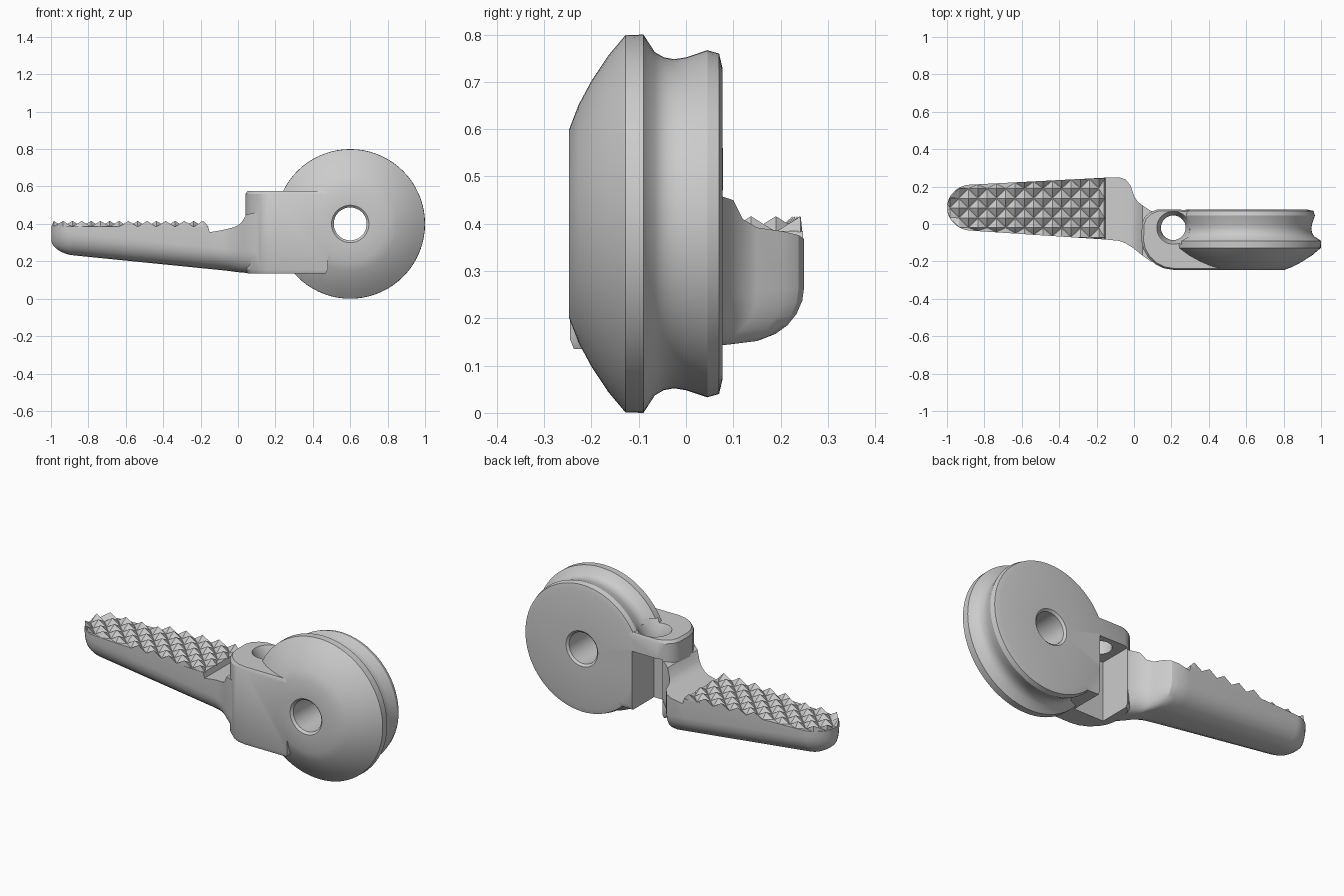
import bpy, bmesh, math
from mathutils import Vector

if "Cube" in bpy.data.objects:
    bpy.data.objects.remove(bpy.data.objects["Cube"])


def make(name, bm):
    bmesh.ops.recalc_face_normals(bm, faces=bm.faces)
    me = bpy.data.meshes.new(name)
    bm.to_mesh(me)
    bm.free()
    ob = bpy.data.objects.new(name, me)
    bpy.context.collection.objects.link(ob)
    return ob


def loft(name, rings, wrap=False):
    bm = bmesh.new()
    vs = [[bm.verts.new(p) for p in r] for r in rings]
    n = len(rings[0])
    for i in range(len(vs) if wrap else len(vs) - 1):
        a, b = vs[i], vs[(i + 1) % len(vs)]
        for j in range(n):
            k = (j + 1) % n
            bm.faces.new((a[j], a[k], b[k], b[j]))
    if not wrap:
        bm.faces.new(vs[0])
        bm.faces.new(vs[-1])
    return make(name, bm)


def tube(name, x, y, levels, n=32):
    ang = [2 * math.pi * i / n for i in range(n)]
    return loft(name, [[(x + r * math.cos(a), y + r * math.sin(a), z) for a in ang]
                       for z, r in levels])


def boolean(ob, other, op):
    m = ob.modifiers.new(op, 'BOOLEAN')
    m.object, m.operation, m.solver = other, op, 'EXACT'
    bpy.context.view_layer.objects.active = ob
    bpy.ops.object.modifier_apply(modifier=m.name)
    bpy.data.objects.remove(other, do_unlink=True)


# Grooved wheel with axle hole, lathed about y: (y, radius)
prof = [(-.247, .1), (-.247, .2), (-.227, .252), (-.2, .302), (-.165, .355), (-.128, .399),
        (-.09, .4), (-.066, .363), (-.047, .352), (-.025, .348), (0, .352), (.045, .367),
        (.07, .36), (.077, .33), (.077, .1), (.066, .088), (-.235, .088)]
N = 72
body = loft("pedal_lever", [[(.6 + r * math.cos(2 * math.pi * i / N), y,
                              .4 + r * math.sin(2 * math.pi * i / N)) for y, r in prof]
                            for i in range(N)], wrap=True)

# Boss joining wheel and arm, with softened top and bottom rims
plan = [(.125, .078), (.085, .062), (.055, .035), (.042, 0), (.04, -.09), (.05, -.135),
        (.075, -.178), (.115, -.215), (.16, -.237), (.21, -.245), (.48, -.245), (.48, .073)]


def boss_ring(z, s):
    c = Vector((.27, -.085))
    return [(c.x + (x - c.x) * s, c.y + (y - c.y) * s, z) for x, y in plan]


boss = loft("boss", [boss_ring(.135, .95), boss_ring(.155, 1),
                     boss_ring(.56, 1), boss_ring(.576, .95)])


# Arm: lofted U-shaped sections (x, y low, y high, z bottom, z top)
def bottom(x):
    return .232 - (x + .88) * .1


def section(x, y0, y1, zb, zt):
    c, h, d = (y0 + y1) / 2, (y1 - y0) / 2, zt - zb
    ry, rz = min(.12, h * .8), min(.115, d * .8)
    pts = [(x, y0, zt)]
    for i in range(7):
        a = math.pi / 2 * i / 6
        pts.append((x, y0 + ry * (1 - math.cos(a)), zb + rz * (1 - math.sin(a))))
    for i in range(7):
        a = math.pi / 2 * i / 6
        pts.append((x, y1 - ry * (1 - math.sin(a)), zb + rz * (1 - math.cos(a))))
    pts.append((x, y1, zt))
    return pts


def span(x):
    lo, hi = -.035 - (x + .88) * .066, .21 + (x + .88) * .052
    if x < -.88:
        h = math.sqrt(max(0, 1 - ((x + .88) / .12) ** 2)) * (hi - lo) / 2
        lo, hi = (lo + hi) / 2 - h, (lo + hi) / 2 + h
    return lo, hi


rows = []
for i in range(1, 10):
    t = math.radians(10 * i)
    x = -.88 - .12 * math.cos(t)
    rows.append((x, *span(x), bottom(x) + .075 * (1 - math.sin(t)), .385))
rows += [(-.16, *span(-.16), bottom(-.16), .385), (-.152, *span(-.152), bottom(-.152), .355),
         (-.08, -.09, .25, .152, .368), (-.045, -.103, .238, .148, .376),
         (-.018, -.12, .205, .144, .384), (0, -.132, .15, .142, .392),
         (.02, -.148, .12, .14, .41), (.045, -.168, .1, .138, .45),
         (.09, -.2, .07, .137, .46), (.14, -.22, .06, .136, .46)]
arm = loft("arm", [section(*r) for r in rows])

boolean(body, boss, 'UNION')
boolean(body, arm, 'UNION')

# Cable slot open to the back and underside
sx, sy = (.1, .285), (-.12, .2)
slot = loft("slot_cutter", [[(x, y, z) for x, y in
                             ((sx[0], sy[0]), (sx[1], sy[0]), (sx[1], sy[1]), (sx[0], sy[1]))]
                            for z in (.08, .47)])
boolean(body, slot, 'DIFFERENCE')
# Vertical cable hole with flared mouth
hole = tube("hole_cutter", .21, -.02, [(.3, .066), (.5, .066), (.55, .076), (.6, .1)])
boolean(body, hole, 'DIFFERENCE')

# Grip studs: staggered four-sided pyramids trimmed to the arm outline
bm = bmesh.new()
P = .0525
for i in range(18):
    for j in range(-3, 7):
        if (i + j) % 2:
            continue
        x, y = -.985 + i * P * .95, .085 + (j - 1) * P
        lo, hi = span(x)
        if x > -.155 or not lo - .02 < y < hi + .02:
            continue
        pts = []
        for dx, dy in ((P, 0), (0, P), (-P, 0), (0, -P)):
            px = min(max(x + dx, -.999), -.155)
            a, b = span(px)
            pts.append(bm.verts.new((px, min(max(y + dy, a), b), .383)))
        tip = bm.verts.new((x, min(max(y, lo), hi), .416))
        for k in range(4):
            bm.faces.new((pts[k], pts[(k + 1) % 4], tip))
make("grip_studs", bm)

bpy.ops.object.select_all(action='DESELECT')
body.select_set(True)
bpy.context.view_layer.objects.active = body
bpy.ops.object.shade_smooth_by_angle(angle=math.radians(28))
